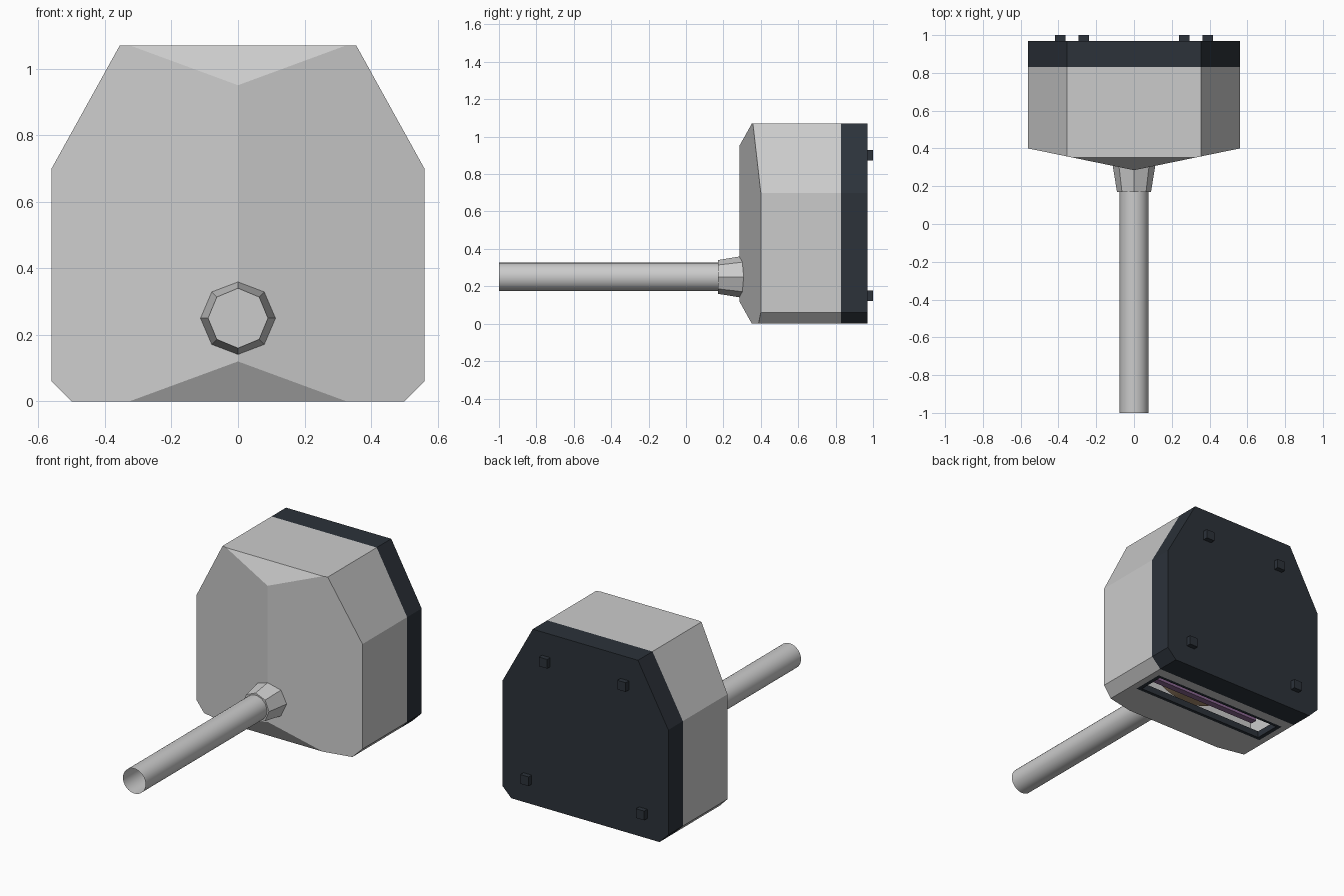
import bpy, bmesh, math
from mathutils import Vector

if "Cube" in bpy.data.objects:
    bpy.data.objects.remove(bpy.data.objects["Cube"])


def material(name, color):
    m = bpy.data.materials.new(name)
    m.diffuse_color = (*color, 1)
    m.use_nodes = True
    m.node_tree.nodes["Principled BSDF"].inputs["Base Color"].default_value = m.diffuse_color
    return m


DARK = material("dark_plastic", (0.025, 0.032, 0.042))
TAN = material("tan_paper", (0.40, 0.27, 0.16))
PURPLE = material("purple_bar", (0.25, 0.13, 0.28))

HALF = [(0.50, 0.0), (0.56, 0.06), (0.56, 0.70), (0.355, 1.07)]
OUTLINE = HALF + [(-x, z) for x, z in reversed(HALF)]


def make_object(name, bm, mat=None):
    bmesh.ops.recalc_face_normals(bm, faces=bm.faces)
    me = bpy.data.meshes.new(name)
    bm.to_mesh(me)
    bm.free()
    ob = bpy.data.objects.new(name, me)
    bpy.context.collection.objects.link(ob)
    if mat:
        me.materials.append(mat)
    return ob


def prism(points, y0, y1):
    bm = bmesh.new()
    f = bm.faces.new([bm.verts.new((x, y0, z)) for x, z in points])
    ext = bmesh.ops.extrude_face_region(bm, geom=[f])["geom"]
    bmesh.ops.translate(bm, vec=(0, y1 - y0, 0),
                        verts=[v for v in ext if isinstance(v, bmesh.types.BMVert)])
    if len([g for g in bm.faces if all(abs(v.co.y - y0) < 1e-6 for v in g.verts)]) == 0:
        bm.faces.new([v for v in bm.verts if abs(v.co.y - y0) < 1e-6])
    bmesh.ops.recalc_face_normals(bm, faces=bm.faces)
    return bm


def box(name, lo, hi, mat=None):
    bm = bmesh.new()
    bmesh.ops.create_cube(bm, size=1)
    lo, hi = Vector(lo), Vector(hi)
    for v in bm.verts:
        v.co = (lo + hi) / 2 + Vector(a * b for a, b in zip(v.co, hi - lo))
    return make_object(name, bm, mat)


def subtract(target, cutter):
    cutter.hide_render = True
    mod = target.modifiers.new("cut", 'BOOLEAN')
    mod.operation, mod.solver, mod.object = 'DIFFERENCE', 'EXACT', cutter
    bpy.context.view_layer.objects.active = target
    bpy.ops.object.modifier_apply(modifier=mod.name)
    bpy.data.objects.remove(cutter)


def tube(name, r_front, r_back, y0, y1, z, sides, caps=True, mat=None):
    bm = bmesh.new()
    bmesh.ops.create_cone(bm, cap_ends=caps, segments=sides,
                          radius1=r_back, radius2=r_front, depth=y1 - y0)
    ob = make_object(name, bm, mat)
    ob.rotation_euler.x = math.pi / 2
    ob.location = (0, (y0 + y1) / 2, z)
    return ob


def smooth(ob):
    bpy.ops.object.select_all(action='DESELECT')
    ob.select_set(True)
    bpy.context.view_layer.objects.active = ob
    bpy.ops.object.shade_smooth_by_angle(angle=math.radians(35))


# Housing: prism with a V-shaped front and sloped top and bottom facets
bm = prism(OUTLINE, 0.1, 0.83)
for z, normal in [(0.5, (0.115, -0.56, 0)), (0.5, (-0.115, -0.56, 0)),
                  (0.95, (0, -0.12, 0.067)), (0.12, (0, -0.12, -0.067))]:
    cut = bmesh.ops.bisect_plane(bm, geom=bm.verts[:] + bm.edges[:] + bm.faces[:],
                                 plane_co=(0, 0.285, z), plane_no=Vector(normal).normalized(),
                                 clear_outer=True)["geom_cut"]
    bmesh.ops.holes_fill(bm, edges=[e for e in cut if isinstance(e, bmesh.types.BMEdge)])
housing = make_object("housing", bm)

# Hollow inside and paper slot underneath
inner = [(x * 0.93, 0.5 + (z - 0.5) * 0.93) for x, z in OUTLINE]
subtract(housing, make_object("cavity", prism(inner, 0.42, 0.9)))
subtract(housing, box("slot", (-0.46, 0.57, -0.1), (0.46, 0.77, 0.1)))

# Dark slot frame
for s, side in ((-1, "left"), (1, "right")):
    xs = sorted((s * 0.435, s * 0.46))
    box("slot_frame_" + side, (xs[0], 0.57, 0), (xs[1], 0.77, 0.04), DARK)
box("slot_frame_front", (-0.435, 0.57, 0), (0.435, 0.59, 0.04), DARK)
box("slot_frame_back", (-0.435, 0.75, 0), (0.435, 0.77, 0.04), DARK)

# Roll and bar inside
smooth(tube("paper_roll", 0.40, 0.40, 0.46, 0.74, 0.53, 48, mat=TAN))
box("tear_bar", (-0.37, 0.61, 0.06), (0.37, 0.65, 0.10), PURPLE)

# Back plate and its four mounting pegs
make_object("back_plate", prism(OUTLINE, 0.83, 0.97), DARK)
for s in (-1, 1):
    for row, x, z in (("lower", 0.39, 0.15), ("upper", 0.265, 0.90)):
        box("peg_" + row, (s * x - 0.028, 0.965, z - 0.028),
            (s * x + 0.028, 1.0, z + 0.028), DARK)

# Front pipe, open at its end, and octagonal collar
tube("collar", 0.09, 0.113, 0.17, 0.31, 0.25, 8)
smooth(tube("pipe", 0.076, 0.076, -1.0, 0.18, 0.25, 32, caps=False))
